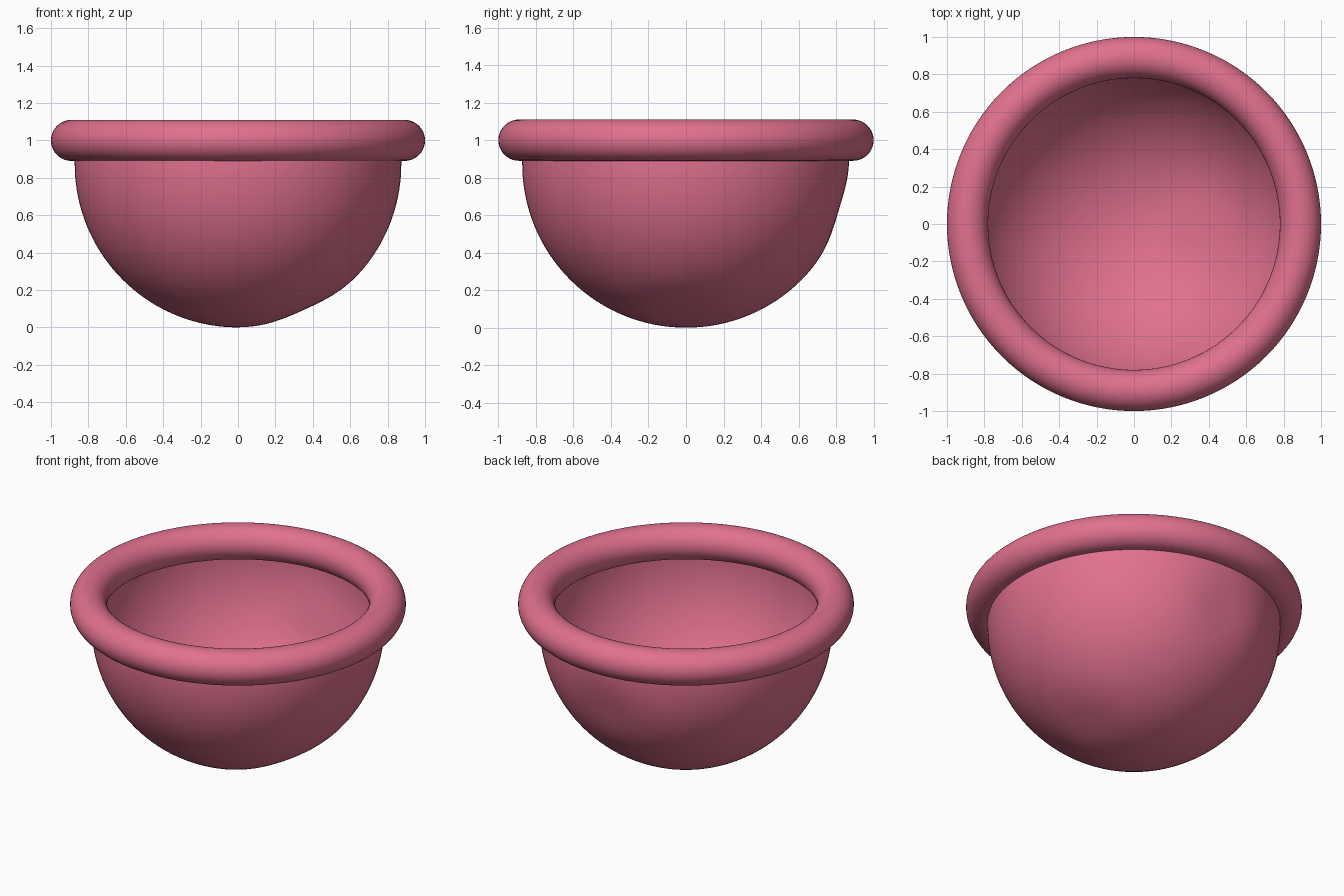
import bpy, bmesh, math
from mathutils import Vector

if "Cube" in bpy.data.objects:
    bpy.data.objects.remove(bpy.data.objects["Cube"])

R = 0.873          # bowl radius
RIM_Z = 1.0        # height of the rim's centre line

pink = bpy.data.materials.new("pink")
pink.diffuse_color = (0.75, 0.165, 0.27, 1)
pink.use_nodes = True
pink.node_tree.nodes["Principled BSDF"].inputs["Base Color"].default_value = pink.diffuse_color


def lathe(name, profile, closed=False, steps=128):
    """Spin a (radius, z) profile around the z axis."""
    bm = bmesh.new()
    verts = [bm.verts.new((r, 0, z)) for r, z in profile]
    edges = [bm.edges.new(p) for p in zip(verts, verts[1:])]
    if closed:
        edges.append(bm.edges.new((verts[-1], verts[0])))
    bmesh.ops.spin(bm, geom=verts + edges, axis=(0, 0, 1), cent=(0, 0, 0),
                   angle=math.tau, steps=steps, use_merge=False)
    bmesh.ops.remove_doubles(bm, verts=bm.verts, dist=1e-4)
    bmesh.ops.recalc_face_normals(bm, faces=bm.faces)
    for f in bm.faces:
        f.smooth = True
    mesh = bpy.data.meshes.new(name)
    bm.to_mesh(mesh)
    bm.free()
    mesh.materials.append(pink)
    obj = bpy.data.objects.new(name, mesh)
    bpy.context.collection.objects.link(obj)
    return obj


# Thin hemispherical bowl, its upper edge hidden inside the rim
arc = [(R * math.sin(a), R - R * math.cos(a))
       for a in (i * math.pi / 2 / 40 for i in range(41))]
bowl = lathe("bowl", arc + [(R, RIM_Z)])

# Slight hand-made flattening: low on the right and high at the back
dents = [(Vector((0.36, 0, 0.08)), 0.018), (Vector((0, 0.84, 0.62)), 0.022)]
centre = Vector((0, 0, R))
for v in bowl.data.vertices:
    p = v.co.copy()
    for spot, depth in dents:
        fall = math.exp(-((p - spot).length / 0.2) ** 2)
        v.co += (centre - p).normalized() * depth * fall

# Fat round rim
tube = [(0.89 + 0.11 * math.cos(a), RIM_Z + 0.11 * math.sin(a))
        for a in (i * math.tau / 40 for i in range(40))]
lathe("rim", tube, closed=True)
